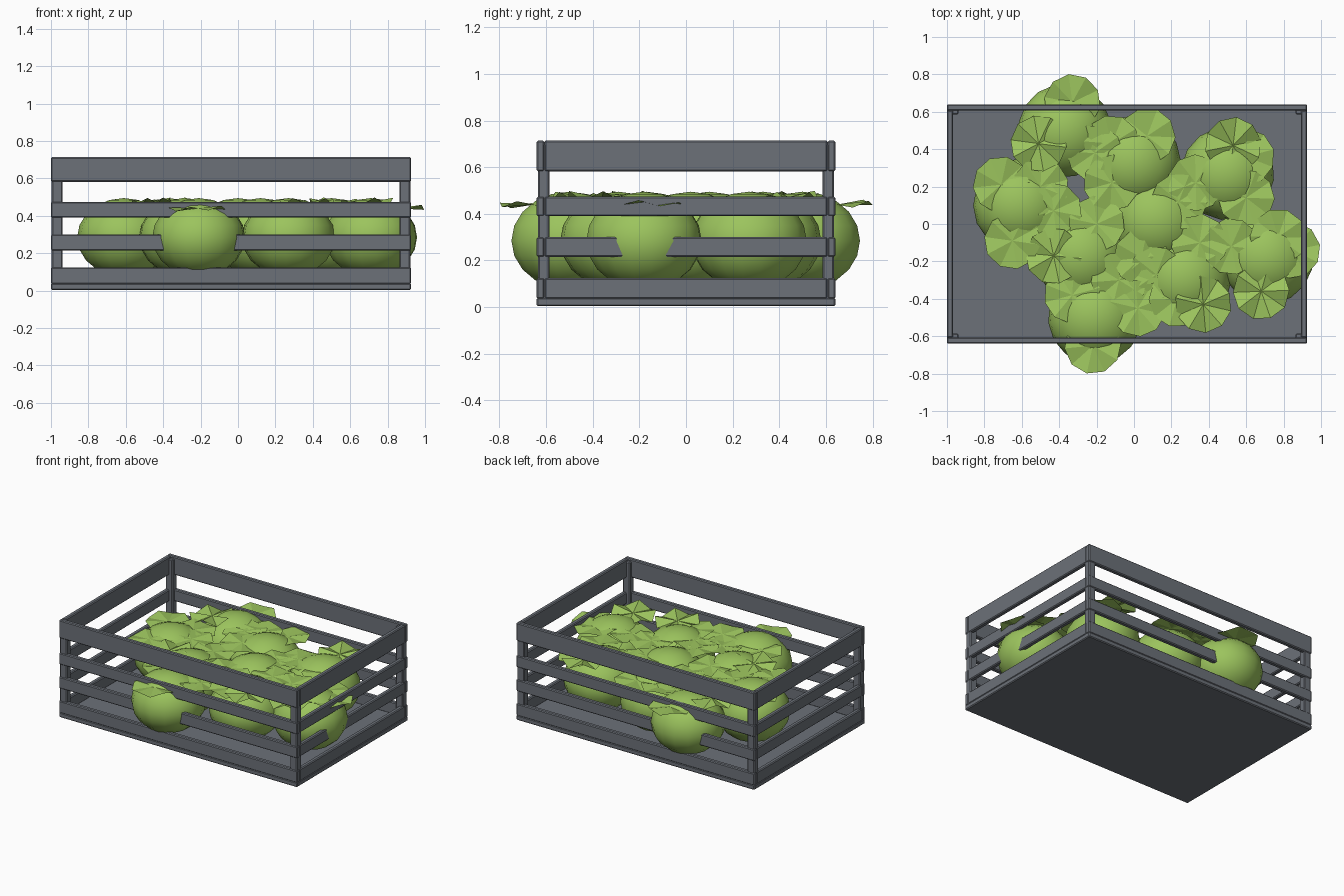
import bpy, bmesh, math, random
from mathutils import Vector, Matrix

if "Cube" in bpy.data.objects:
    bpy.data.objects.remove(bpy.data.objects["Cube"])
random.seed(4)


def material(name, col):
    m = bpy.data.materials.new(name)
    m.diffuse_color = (*col, 1)
    m.use_nodes = True
    m.node_tree.nodes["Principled BSDF"].inputs["Base Color"].default_value = m.diffuse_color
    return m


GREY = material("slate grey", (0.15, 0.165, 0.19))
GREEN = material("cabbage green", (0.33, 0.55, 0.11))


def finish(name, bm, mat, smooth=False):
    me = bpy.data.meshes.new(name)
    bm.to_mesh(me)
    bm.free()
    me.materials.append(mat)
    ob = bpy.data.objects.new(name, me)
    bpy.context.collection.objects.link(ob)
    for p in me.polygons:
        p.use_smooth = smooth
    return ob


def box(name, lo, hi, bevel=0.006):
    lo, hi = Vector(lo), Vector(hi)
    bm = bmesh.new()
    bmesh.ops.create_cube(bm, size=1)
    for v in bm.verts:
        v.co = Vector(v.co[i] * (hi[i] - lo[i]) + (lo[i] + hi[i]) / 2 for i in range(3))
    bmesh.ops.bevel(bm, geom=bm.edges[:], offset=bevel, segments=1, affect='EDGES')
    return finish(name, bm, GREY)


# crate floor
X0, X1, Y, T = -1.0, 0.925, 0.64, 0.033
box("floor", (X0, -Y, 0.004), (X1, Y, 0.04))

# slats: long ones overlap the ends of the short ones
for i, (a, b) in enumerate([(0.036, 0.125), (0.215, 0.30), (0.39, 0.475), (0.582, 0.714)]):
    box(f"front_slat_{i}", (X0, -Y, a), (X1, -Y + T, b))
    box(f"back_slat_{i}", (X0, Y - T, a), (X1, Y, b))
    box(f"left_slat_{i}", (X0, -Y + T, a), (X0 + T, Y - T, b))
    box(f"right_slat_{i}", (X1 - T, -Y + T, a), (X1, Y - T, b))

# corner posts
for sx in (0, 1):
    for sy in (-1, 1):
        x = X1 - 0.061 if sx else X0 + 0.004
        y0, y1 = sorted((sy * (Y - 0.005), sy * (Y - 0.055)))
        box(f"corner_post_{sx}_{sy}", (x, y0, 0.02), (x + 0.057, y1, 0.7))

# cabbage heads
HEADS = [(-0.61, 0.10), (-0.37, 0.50), (0.0, 0.33), (0.50, 0.27), (0.12, 0.02),
         (-0.28, -0.17), (-0.21, -0.50), (0.27, -0.29), (0.71, -0.18)]
for i, (x, y) in enumerate(HEADS):
    bm = bmesh.new()
    bmesh.ops.create_uvsphere(bm, u_segments=16, v_segments=10, radius=0.25)
    bmesh.ops.transform(bm, verts=bm.verts, matrix=Matrix.Translation((x, y, 0.285))
                        @ Matrix.Rotation(i, 4, 'Z') @ Matrix.Diagonal((1, 1, 0.84, 1)))
    finish(f"cabbage_head_{i}", bm, GREEN, True)


# loose leaves: thin fans with a folded rim
def leaf(name, x, y, z, fold, r=0.152, n=10):
    bm = bmesh.new()
    c = bm.verts.new((0, 0, 0))
    rim = []
    for k in range(n):
        a = 2 * math.pi * k / n
        rim.append(bm.verts.new((r * math.cos(a), r * math.sin(a), fold * (-1) ** k)))
    for k in range(n):
        bm.faces.new((c, rim[k], rim[(k + 1) % n]))
    tilt = [Matrix.Rotation(random.uniform(-0.06, 0.06), 4, ax) for ax in 'XY']
    bmesh.ops.transform(bm, verts=bm.verts, matrix=Matrix.Translation((x, y, z))
                        @ tilt[0] @ tilt[1] @ Matrix.Rotation(random.uniform(0, 6), 4, 'Z'))
    finish(name, bm, GREEN)


PLEATED = [(-0.51, 0.43), (-0.43, -0.17), (0.53, 0.42), (0.37, -0.43), (0.68, -0.36)]
FLAT = [(-0.33, 0.65), (-0.21, 0.38), (-0.71, 0.21), (-0.65, -0.09), (-0.43, 0.07),
        (0.07, 0.47), (-0.12, 0.43), (-0.12, 0.22), (0.60, 0.14), (0.33, 0.22),
        (0.60, 0.36), (-0.20, 0.0), (0.35, -0.10), (0.12, -0.27), (0.02, -0.45),
        (0.23, -0.40), (0.77, -0.07), (0.845, -0.14), (-0.22, -0.65), (-0.33, -0.38),
        (-0.08, -0.30), (0.04, -0.18), (-0.50, 0.20), (0.24, 0.12), (0.52, -0.12)]
for i, (x, y) in enumerate(PLEATED):
    leaf(f"pleated_leaf_{i}", x, y, 0.468, 0.022)
for i, (x, y) in enumerate(FLAT):
    outer = abs(y) > 0.6 or x > 0.8
    leaf(f"flat_leaf_{i}", x, y, 0.44 if outer else 0.455, 0.011)
